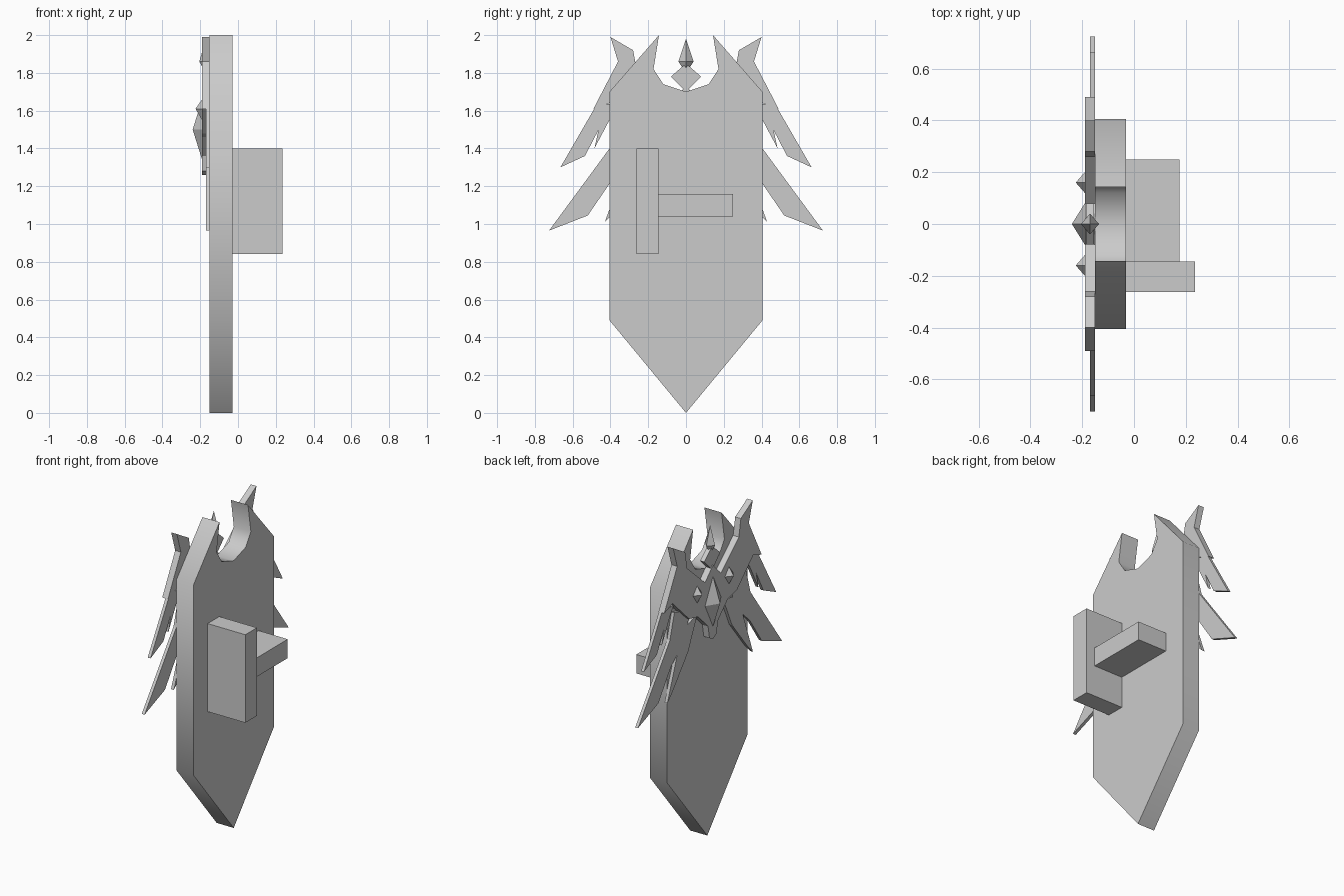
import bpy, bmesh, math
from mathutils import Vector

cube = bpy.data.objects.get("Cube")
if cube:
    bpy.data.objects.remove(cube, do_unlink=True)

# One plain colour for the whole model
grey = bpy.data.materials.new("plain_grey")
grey.use_nodes = True
colour = (0.6, 0.6, 0.6, 1)
grey.diffuse_color = colour
grey.node_tree.nodes["Principled BSDF"].inputs["Base Color"].default_value = colour


def finish(name, bm):
    bmesh.ops.recalc_face_normals(bm, faces=bm.faces)
    mesh = bpy.data.meshes.new(name)
    bm.to_mesh(mesh)
    bm.free()
    mesh.materials.append(grey)
    obj = bpy.data.objects.new(name, mesh)
    bpy.context.collection.objects.link(obj)
    return obj


def plate(name, outline, x0, x1):
    """Extrude a (y, z) outline along x."""
    bm = bmesh.new()
    face = bm.faces.new([bm.verts.new((x0, y, z)) for y, z in outline])
    result = bmesh.ops.extrude_face_region(bm, geom=[face])
    moved = [v for v in result["geom"] if isinstance(v, bmesh.types.BMVert)]
    bmesh.ops.translate(bm, verts=moved, vec=(x1 - x0, 0, 0))
    return finish(name, bm)


def mirrored(half):
    """Complete a half outline that starts and ends on the middle line."""
    return half + [(-y, z) for y, z in reversed(half) if y > 0]


def box(name, low, high):
    outline = [(low[1], low[2]), (high[1], low[2]), (high[1], high[2]), (low[1], high[2])]
    return plate(name, outline, low[0], high[0])


def gem(name, centre, half_y, top, bottom, front, back):
    """Four-sided diamond with a point to the front and one to the back."""
    x, y, z = centre
    bm = bmesh.new()
    ring = [bm.verts.new(p) for p in ((x, y - half_y, z), (x, y, z + top),
                                      (x, y + half_y, z), (x, y, z - bottom))]
    for tip_x in (x - front, x + back):
        tip = bm.verts.new((tip_x, y, z))
        for i in range(4):
            bm.faces.new((ring[i], ring[(i + 1) % 4], tip))
    return finish(name, bm)


# Shield body with a curved notch at the top
body = plate("shield_body", mirrored([
    (0, 0), (0.405, 0.49), (0.405, 1.7), (0.143, 2), (0.172, 1.82),
    (0.12, 1.74), (0, 1.7)]), -0.15, -0.03)
bpy.context.view_layer.objects.active = body
body.select_set(True)
bpy.ops.object.shade_smooth_by_angle(angle=math.radians(45))
body.select_set(False)

# Arm support and grip on the inner side
box("arm_support", (-0.03, -0.145, 1.04), (0.175, 0.25, 1.16))
box("grip_block", (-0.03, -0.262, 0.84), (0.235, -0.145, 1.4))

# Winged crest on the outer side
plate("crest", mirrored([
    (0, 1.73), (0.08, 1.65), (0.26, 1.81), (0.28, 1.92), (0.4, 1.99),
    (0.36, 1.86), (0.49, 1.61), (0.405, 1.64), (0.24, 1.48), (0.15, 1.46),
    (0.05, 1.36), (0.035, 1.28), (0, 1.26)]), -0.19, -0.15)

# Feathers, one set for each side
feathers = {
    "upper_feather": [(0.3, 1.66), (0.48, 1.62), (0.665, 1.3), (0.535, 1.36), (0.405, 1.61)],
    "thin_feather": [(0.36, 1.62), (0.44, 1.6), (0.485, 1.4), (0.4, 1.56)],
    "lower_feather": [(0.2, 1.52), (0.36, 1.56), (0.405, 1.4), (0.515, 1.25),
                      (0.725, 0.965), (0.52, 1.045), (0.4, 1.22), (0.25, 1.36)],
    "small_feather": [(0.13, 1.46), (0.28, 1.42), (0.39, 1.12), (0.43, 1.01),
                      (0.38, 1.06), (0.22, 1.26)],
}
for side, sign in (("left", 1), ("right", -1)):
    for part, outline in feathers.items():
        plate(f"{side}_{part}", [(sign * y, z) for y, z in outline], -0.17, -0.15)
    gem(f"{side}_crest_gem", (-0.19, sign * 0.16, 1.61), 0.04, 0.05, 0.06, 0.035, 0.01)

# Jewels along the middle
gem("centre_gem", (-0.19, 0, 1.5), 0.08, 0.16, 0.16, 0.05, 0.01)
plate("diamond_tile", [(0, 1.7), (0.08, 1.78), (0, 1.85), (-0.08, 1.78)], -0.185, -0.155)

# Upright crystal above the tile
bm = bmesh.new()
ring = [bm.verts.new((-0.17 + 0.035 * math.cos(a), 0.04 * math.sin(a), 1.86))
        for a in (i * math.pi / 2 for i in range(4))]
for z in (1.98, 1.8):
    tip = bm.verts.new((-0.17, 0, z))
    for i in range(4):
        bm.faces.new((ring[i], ring[(i + 1) % 4], tip))
finish("top_crystal", bm)
